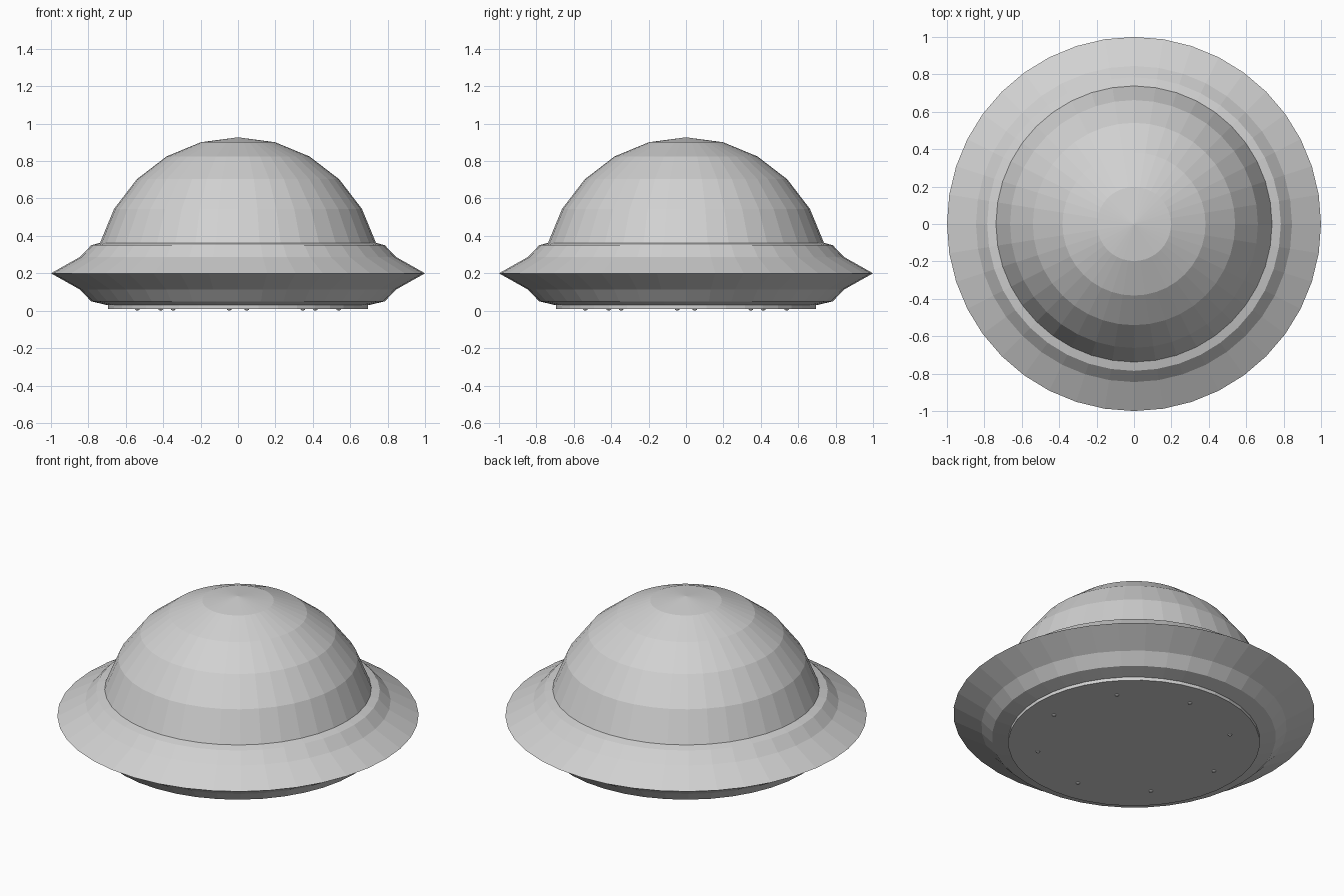
import bpy
import bmesh
from math import sin, cos, radians, tau

SIDES = 40

cube = bpy.data.objects.get("Cube")
if cube:
    bpy.data.objects.remove(cube, do_unlink=True)

grey = bpy.data.materials.new("light grey")
grey.use_nodes = True
grey.diffuse_color = (0.64, 0.64, 0.64, 1)
grey.node_tree.nodes["Principled BSDF"].inputs["Base Color"].default_value = grey.diffuse_color


def add_object(name, bm):
    bmesh.ops.recalc_face_normals(bm, faces=bm.faces)
    mesh = bpy.data.meshes.new(name)
    bm.to_mesh(mesh)
    bm.free()
    mesh.materials.append(grey)
    obj = bpy.data.objects.new(name, mesh)
    bpy.context.scene.collection.objects.link(obj)
    return obj


def lathe(name, profile, sides=SIDES):
    """Turn a (radius, height) profile around the z axis."""
    bm = bmesh.new()
    verts = [bm.verts.new((r, 0, z)) for r, z in profile]
    edges = [bm.edges.new(pair) for pair in zip(verts, verts[1:])]
    bmesh.ops.spin(bm, geom=verts + edges, cent=(0, 0, 0), axis=(0, 0, 1),
                   angle=tau, steps=sides)
    bmesh.ops.remove_doubles(bm, verts=bm.verts, dist=0.0005)
    return add_object(name, bm)


# Saucer hull with a sharp rim
lathe("saucer_hull", [(0, 0.362), (0.74, 0.362), (0.785, 0.35), (0.845, 0.287),
                      (1, 0.2), (0.845, 0.113), (0.785, 0.05), (0.70, 0.03), (0, 0.03)])

# Faceted dome, its lowest ring sunk into the hull
dome_radius, dome_centre = 0.765, 0.162
lathe("dome", [(dome_radius * sin(radians(a)), dome_centre + dome_radius * cos(radians(a)))
               for a in range(0, 91, 15)])

# Flat base plate
lathe("base_plate", [(0, 0.04), (0.696, 0.04), (0.696, 0.01), (0, 0.01)])

# Ring of small studs under the base plate
for i in range(8):
    angle = radians(45 * i - 5)
    stud = lathe(f"base_stud_{i + 1}", [(0, 0.02), (0.014, 0.02), (0.011, 0.004), (0, 0)], 8)
    stud.location = (0.54 * cos(angle), 0.54 * sin(angle), 0)
